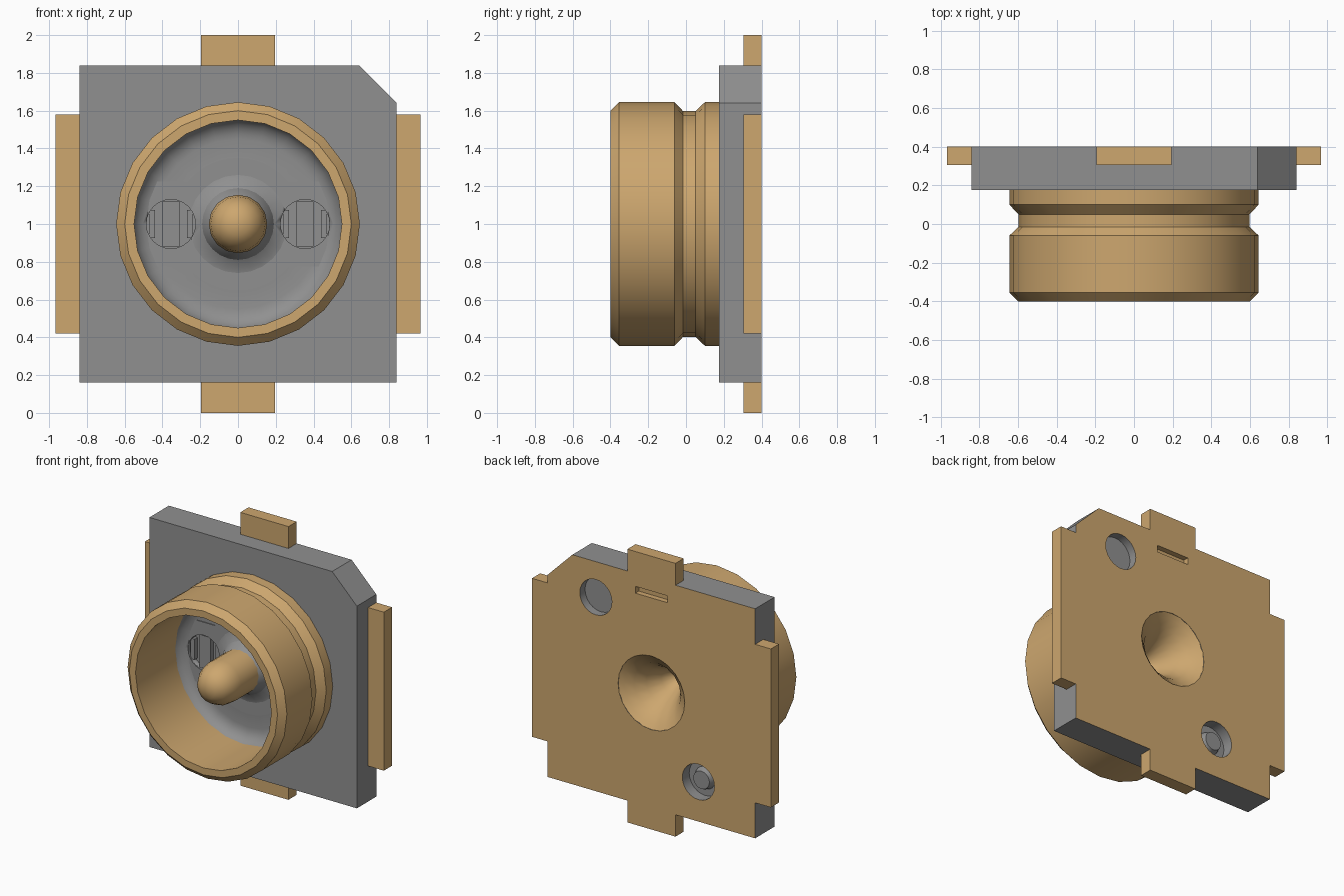
import bpy, bmesh, math
from mathutils import Vector, Matrix

cube = bpy.data.objects.get("Cube")
if cube:
    bpy.data.objects.remove(cube, do_unlink=True)


def material(name, rgb):
    m = bpy.data.materials.new(name)
    m.use_nodes = True
    color = (*rgb, 1)
    m.diffuse_color = color
    m.node_tree.nodes["Principled BSDF"].inputs["Base Color"].default_value = color
    return m


GOLD = material("gold", (0.61, 0.385, 0.158))
GREY = material("grey plastic", (0.28, 0.28, 0.28))


def finish(bm, name, mat, smooth=False):
    bmesh.ops.recalc_face_normals(bm, faces=bm.faces)
    mesh = bpy.data.meshes.new(name)
    bm.to_mesh(mesh)
    bm.free()
    mesh.materials.append(mat)
    if smooth:
        mesh.polygons.foreach_set("use_smooth", [True] * len(mesh.polygons))
        mesh.set_sharp_from_angle(angle=math.radians(32))
    ob = bpy.data.objects.new(name, mesh)
    bpy.context.collection.objects.link(ob)
    return ob


def box(name, mat, x0, x1, y0, y1, z0, z1):
    return prism(name, mat, [(x0, z0), (x1, z0), (x1, z1), (x0, z1)], y0, y1)


def prism(name, mat, outline, y0, y1):
    """Extrude an (x, z) outline along y."""
    bm = bmesh.new()
    face = bm.faces.new([bm.verts.new((x, y0, z)) for x, z in outline])
    ext = bmesh.ops.extrude_face_region(bm, geom=[face])
    verts = [g for g in ext["geom"] if isinstance(g, bmesh.types.BMVert)]
    bmesh.ops.translate(bm, vec=(0, y1 - y0, 0), verts=verts)
    return finish(bm, name, mat)


def lathe(name, mat, profile, x=0, z=1, steps=24, closed=False):
    """Spin an (r, y) profile around an axis parallel to y."""
    bm = bmesh.new()
    vs = [bm.verts.new((x + r, y, z)) for r, y in profile]
    pairs = list(zip(vs, vs[1:])) + ([(vs[-1], vs[0])] if closed else [])
    edges = [bm.edges.new(p) for p in pairs]
    bmesh.ops.spin(bm, geom=vs + edges, cent=(x, 0, z), axis=(0, 1, 0),
                   angle=math.tau, steps=steps, use_merge=True)
    bmesh.ops.remove_doubles(bm, verts=bm.verts, dist=1e-5)
    return finish(bm, name, mat, True)


def disc(name, mat, r, y0, y1, x=0, z=1):
    return lathe(name, mat, [(0, y0), (r, y0), (r, y1), (0, y1)], x, z)


def cut(target, cutters):
    for c in cutters:
        mod = target.modifiers.new("cut", "BOOLEAN")
        mod.operation = "DIFFERENCE"
        mod.solver = "EXACT"
        mod.object = c
    deps = bpy.context.evaluated_depsgraph_get()
    mesh = bpy.data.meshes.new_from_object(target.evaluated_get(deps))
    target.modifiers.clear()
    target.data = mesh


def discard(cutters):
    for c in cutters:
        bpy.data.objects.remove(c, do_unlink=True)


# Square base with one clipped corner, gold on its back
W = 0.84
base = prism("base", GREY, [(-W, 0.16), (W, 0.16), (W, 1.64), (0.64, 1.84), (-W, 1.84)],
             0.175, 0.4)
cutters = [disc("centre_cutter", GREY, 0.27, 0.1, 0.5),
           disc("upper_hole_cutter", GREY, 0.13, 0.34, 0.5, 0.45, 1.58),
           disc("lower_hole_cutter", GREY, 0.13, 0.32, 0.5, -0.38, 0.45),
           box("slot_cutter", GREY, -0.13, 0.13, 0.36, 0.5, 1.695, 1.745)]
cut(base, cutters)
discard(cutters)
base.data.materials.clear()
for m in (GREY, GOLD):
    base.data.materials.append(m)
for f in base.data.polygons:
    c = f.center
    in_slot = abs(c.x) < 0.14 and 1.69 < c.z < 1.75 and c.y > 0.3
    f.material_index = int(c.y > 0.399 or in_slot)

lathe("lower_hole_post", GREY, [(0, 0.365), (0.065, 0.365), (0.085, 0.31), (0, 0.31)],
      -0.38, 0.45)

# Contact tabs around the base
for side, s in (("left", 1), ("right", -1)):
    box(side + "_tab", GOLD, *sorted((s * W, s * 0.967)), 0.305, 0.4, 0.42, 1.58)
box("top_tab", GOLD, -0.195, 0.195, 0.305, 0.4, 1.84, 2)
box("bottom_tab", GOLD, -0.195, 0.195, 0.305, 0.4, 0, 0.16)

# Grooved outer shell
lathe("shell", GOLD, [(0.55, -0.4), (0.6, -0.4), (0.645, -0.355), (0.645, -0.06),
                      (0.597, -0.015), (0.597, 0.05), (0.645, 0.1), (0.645, 0.18),
                      (0.55, 0.18)], closed=True)

# Insulating floor: raised centre collar, and a fillet against the shell
fillet = [(0.45 + 0.11 * math.sin(a), 0.02 + 0.1 * math.cos(a))
          for a in (math.radians(d) for d in range(0, 91, 15))]
floor = lathe("socket_floor", GREY, [(0.14, 0.0), (0.165, 0.03), (0.19, 0.08), (0.24, 0.11),
                                     (0.29, 0.12)] + fillet + [(0.56, 0.18), (0.14, 0.18)],
              closed=True)

# Thin keyed plate on the floor: a ring with two straight arms
lo = math.asin(0.225 / 0.35)
arc = [lo + (math.pi - 2 * lo) * i / 12 for i in range(13)]
half = [(0.5, 0.225)] + [(0.35 * math.cos(a), 0.35 * math.sin(a)) for a in arc] + [(-0.5, 0.225)]
outline = [(x, 1 + z) for x, z in half] + [(-x, 1 - z) for x, z in half]
key = prism("key_plate", GREY, outline, 0.114, 0.13)
cutters = [disc("window_cutter", GREY, 0.13, 0.0, 0.16, s * 0.355) for s in (1, -1)]
cutters.append(disc("pin_cutter", GREY, 0.2, 0.0, 0.3))
cut(floor, cutters[:2])
cut(key, cutters)
discard(cutters)

# Vertical ribs inside the two round windows
for side, s in (("left", 1), ("right", -1)):
    for part, off, w, h in (("centre", 0, 0.045, 0.12), ("inner", -0.1, 0.016, 0.075),
                            ("outer", 0.1, 0.016, 0.075)):
        x = s * (0.355 + off)
        box(f"{side}_{part}_rib", GREY, x - w, x + w, 0.125, 0.165, 1 - h, 1 + h)

# Centre pin, hollow from behind with a flared mouth
lathe("centre_pin", GOLD, [(0, -0.36), (0.06, -0.35), (0.11, -0.315), (0.145, -0.25),
                           (0.155, -0.18), (0.155, 0.19), (0.275, 0.3), (0.275, 0.4),
                           (0.24, 0.375), (0.19, 0.33), (0.14, 0.26), (0.09, 0.16),
                           (0.05, 0.08), (0, 0.04)], steps=16)
